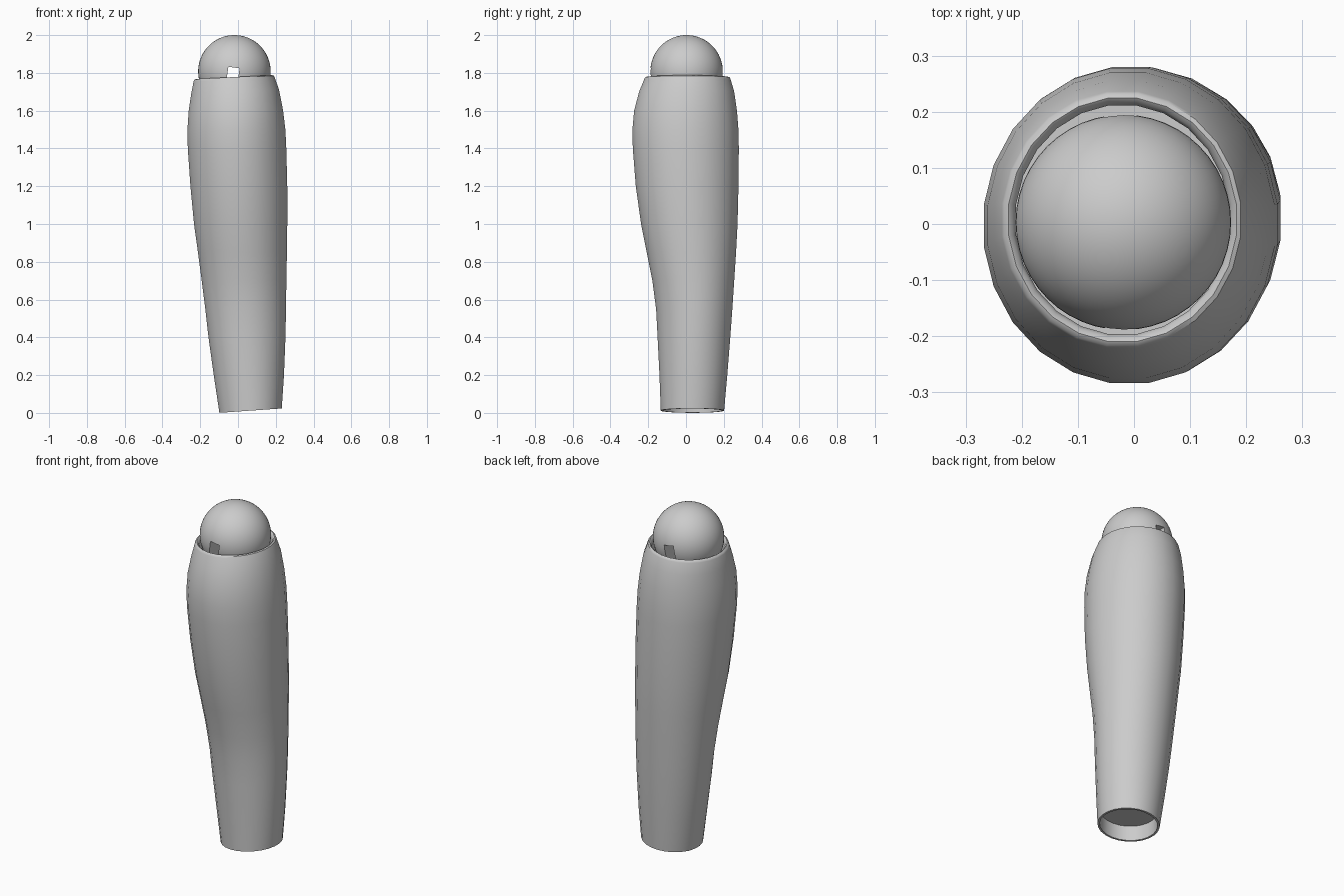
import bpy, bmesh, math
from mathutils import Vector

SEGMENTS = 24

if "Cube" in bpy.data.objects:
    bpy.data.objects.remove(bpy.data.objects["Cube"], do_unlink=True)

grey = bpy.data.materials.new("plain grey")
grey.use_nodes = True
grey.diffuse_color = (0.6, 0.6, 0.6, 1)
grey.node_tree.nodes["Principled BSDF"].inputs["Base Color"].default_value = (0.6, 0.6, 0.6, 1)


def finish(name, bm):
    """Turn a bmesh into a smooth shaded grey object."""
    bmesh.ops.recalc_face_normals(bm, faces=bm.faces)
    mesh = bpy.data.meshes.new(name)
    bm.to_mesh(mesh)
    bm.free()
    mesh.materials.append(grey)
    obj = bpy.data.objects.new(name, mesh)
    bpy.context.collection.objects.link(obj)
    return obj


def shade(obj):
    bpy.ops.object.select_all(action='DESELECT')
    obj.select_set(True)
    bpy.context.view_layer.objects.active = obj
    bpy.ops.object.shade_smooth_by_angle(angle=math.radians(40))


def ring(bm, z, left, right, front, back, inset=0.0):
    """One oval loop; the ends of the sleeve lean slightly along x."""
    cx, cy = (left + right) / 2, (front + back) / 2
    rx, ry = (right - left) / 2 - inset, (back - front) / 2 - inset
    lean = 0.07 if z < 0.15 else 0.05
    tilt = lean if z < 0.15 or z > 1.65 else 0.0
    verts = []
    for i in range(SEGMENTS):
        a = math.tau * (i + 0.5) / SEGMENTS
        x, y = cx + rx * math.cos(a), cy + ry * math.sin(a)
        verts.append(bm.verts.new((x, y, z + tilt * (x - cx))))
    return verts


# Sleeve: height, then extents along -x, +x, -y, +y
stations = [
    (0.012, -0.10, 0.233, -0.135, 0.203),
    (0.2, -0.13, 0.245, -0.142, 0.22),
    (0.4, -0.158, 0.253, -0.152, 0.236),
    (0.55, -0.175, 0.256, -0.16, 0.247),
    (0.7, -0.194, 0.258, -0.18, 0.257),
    (0.85, -0.214, 0.261, -0.21, 0.267),
    (1.0, -0.235, 0.263, -0.24, 0.275),
    (1.2, -0.254, 0.263, -0.268, 0.28),
    (1.4, -0.268, 0.258, -0.284, 0.282),
    (1.5, -0.27, 0.253, -0.286, 0.28),
    (1.6, -0.263, 0.241, -0.277, 0.272),
    (1.7, -0.25, 0.219, -0.25, 0.257),
    (1.765, -0.237, 0.196, -0.223, 0.238),
]
bm = bmesh.new()
bottom, top = stations[0], stations[-1]
loops = [ring(bm, 0.10, *bottom[1:], inset=0.012),
         ring(bm, bottom[0], *bottom[1:], inset=0.012)]
loops += [ring(bm, *s) for s in stations]
# rounded lip rolling into the socket
for z, inset in ((1.774, 0.004), (1.778, 0.012), (1.772, 0.020), (1.755, 0.025), (1.68, 0.025)):
    loops.append(ring(bm, z, *top[1:], inset=inset))
for a, b in zip(loops, loops[1:]):
    for i in range(SEGMENTS):
        j = (i + 1) % SEGMENTS
        bm.faces.new((a[i], a[j], b[j], b[i]))
bm.faces.new(loops[0])
bm.faces.new(loops[-1])
sleeve = finish("sleeve", bm)
shade(sleeve)

# Ball joint seated in the socket
bm = bmesh.new()
bmesh.ops.create_uvsphere(bm, u_segments=48, v_segments=32, radius=0.192)
bmesh.ops.translate(bm, verts=bm.verts, vec=Vector((-0.019, 0.003, 1.808)))
ball = finish("ball_joint", bm)

# Slot running through the ball from front to back
bm = bmesh.new()
bmesh.ops.create_cube(bm, size=1)
cutter = finish("slot_cutter", bm)
cutter.scale = (0.06, 0.6, 0.14)
cutter.location = (-0.031, 0, 1.759)
cutter.rotation_euler.y = math.radians(8)
cutter.hide_render = True
cutter.hide_viewport = True

cut = ball.modifiers.new("slot", 'BOOLEAN')
cut.operation = 'DIFFERENCE'
cut.solver = 'EXACT'
cut.object = cutter
bpy.context.view_layer.update()
evaluated = ball.evaluated_get(bpy.context.evaluated_depsgraph_get())
ball.data = bpy.data.meshes.new_from_object(evaluated)
ball.modifiers.clear()
bpy.data.objects.remove(cutter, do_unlink=True)
shade(ball)
